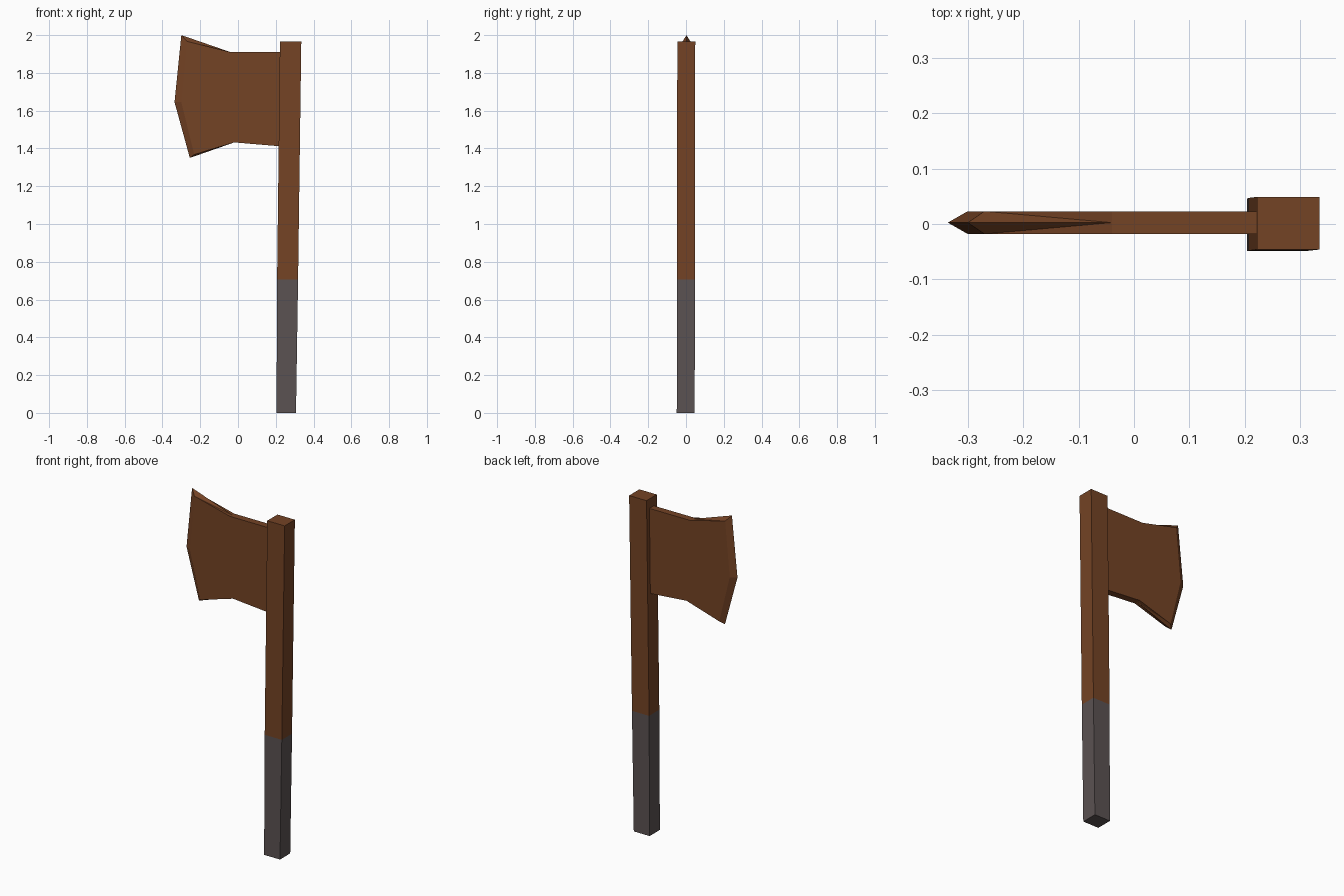
import bpy, bmesh

if "Cube" in bpy.data.objects:
    bpy.data.objects.remove(bpy.data.objects["Cube"])


def material(name, rgb):
    m = bpy.data.materials.new(name)
    m.diffuse_color = (*rgb, 1)
    m.use_nodes = True
    m.node_tree.nodes["Principled BSDF"].inputs["Base Color"].default_value = m.diffuse_color
    return m


brown = material("brown wood", (0.175, 0.056, 0.018))
grey = material("dark grey grip", (0.105, 0.085, 0.085))


def finish(bm, name, mats):
    bmesh.ops.recalc_face_normals(bm, faces=bm.faces)
    me = bpy.data.meshes.new(name)
    bm.to_mesh(me)
    bm.free()
    for m in mats:
        me.materials.append(m)
    ob = bpy.data.objects.new(name, me)
    bpy.context.collection.objects.link(ob)


def bridge(bm, a, b, closed=True):
    n = len(a)
    return [bm.faces.new((a[i], a[(i + 1) % n], b[(i + 1) % n], b[i])) for i in range(n)]


# Handle: square shaft leaning slightly, lower third is the grip
bm = bmesh.new()
rings = []
for z, x0, x1, y0, y1 in [(0, .204, .307, -.049, .046),
                          (.705, .207, .318, -.048, .047),
                          (1.965, .222, .335, -.046, .049)]:
    rings.append([bm.verts.new(p) for p in
                  [(x0, y0, z), (x1, y0, z), (x1, y1, z), (x0, y1, z)]])
bm.faces.new(rings[0])
bm.faces.new(rings[-1])
for a, b in zip(rings, rings[1:]):
    bridge(bm, a, b)
for f in bm.faces:
    f.material_index = 1 if f.calc_center_median().z < .7 else 0
finish(bm, "handle", [brown, grey])

# Blade: flat cheeks either side of a wider middle outline that forms the edge
edge = [(.24, 1.91), (-.04, 1.91), (-.30, 2.0), (-.336, 1.645),
        (-.255, 1.35), (-.02, 1.432), (.24, 1.41)]
cheek = list(edge)
cheek[2:5] = [(-.27, 1.967), (-.30, 1.645), (-.232, 1.368)]
bm = bmesh.new()
front, mid, back = [[bm.verts.new((x, y, z)) for x, z in prof]
                    for prof, y in [(cheek, -.018), (edge, .0025), (cheek, .023)]]
bm.faces.new(front)
bm.faces.new(back)
for side in (front, back):
    for i in range(7):
        j = (i + 1) % 7
        if i in (1, 4):  # bevels folded from the cheek corner to the neck
            c, n = (2, 1) if i == 1 else (4, 5)
            bm.faces.new((side[n], side[c], mid[n]))
            bm.faces.new((side[c], mid[c], mid[n]))
        else:
            bm.faces.new((side[i], side[j], mid[j], mid[i]))
finish(bm, "blade", [brown])
